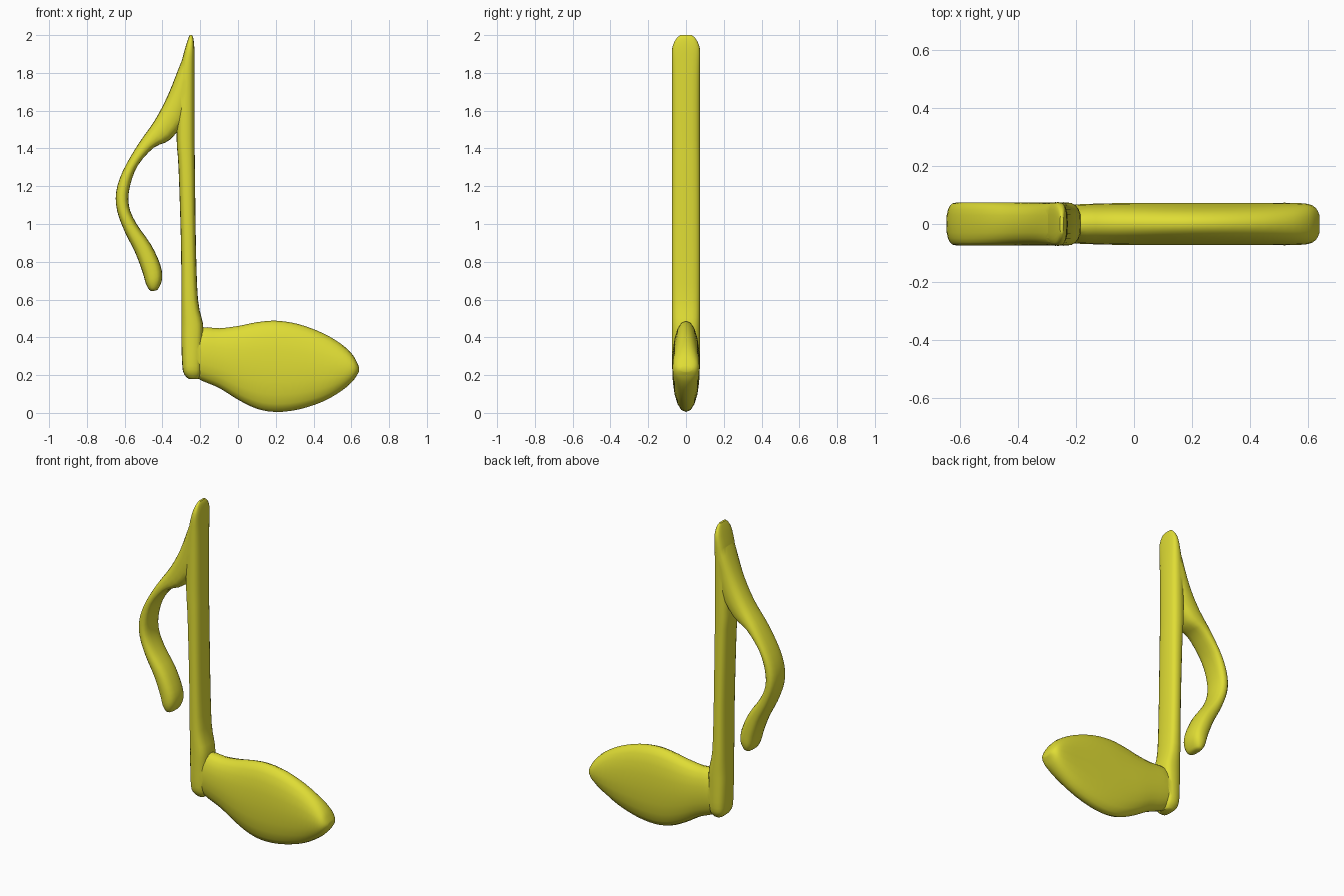
import bpy, bmesh, math

if "Cube" in bpy.data.objects:
    bpy.data.objects.remove(bpy.data.objects["Cube"])

RING = 20   # points around each cross-section
STEPS = 3   # smoothing steps between stations


def spline(stations):
    """Catmull-Rom interpolation through the stations."""
    out = []
    n = len(stations)
    for i in range(n - 1):
        a, b, c, d = (stations[min(max(i + k, 0), n - 1)] for k in (-1, 0, 1, 2))
        for s in range(STEPS):
            t = s / STEPS
            out.append([0.5 * (2 * q + (r - p) * t + (2 * p - 5 * q + 4 * r - u) * t * t
                               + (3 * q - p - 3 * r + u) * t ** 3)
                        for p, q, r, u in zip(a, b, c, d)])
    out.append(list(stations[-1]))
    return out


def loft(name, stations, power):
    """Stations are two outline points (x1,z1,x2,z2) plus half depth in y."""
    bm = bmesh.new()
    rings = []
    for x1, z1, x2, z2, depth in spline(stations):
        ring = []
        for k in range(RING):
            a = 2 * math.pi * k / RING
            c, s = math.cos(a), math.sin(a)
            u = math.copysign(abs(c) ** (2 / power), c)
            v = math.copysign(abs(s) ** (2 / power), s)
            ring.append(bm.verts.new(((x1 + x2) / 2 + u * (x2 - x1) / 2, v * depth,
                                      (z1 + z2) / 2 + u * (z2 - z1) / 2)))
        rings.append(ring)
    for r0, r1 in zip(rings, rings[1:]):
        for k in range(RING):
            j = (k + 1) % RING
            bm.faces.new((r0[k], r0[j], r1[j], r1[k]))
    bm.faces.new(rings[0])
    bm.faces.new(rings[-1])
    bmesh.ops.recalc_face_normals(bm, faces=bm.faces)
    mesh = bpy.data.meshes.new(name)
    bm.to_mesh(mesh)
    bm.free()
    obj = bpy.data.objects.new(name, mesh)
    bpy.context.collection.objects.link(obj)
    return obj


# Upright stem: z, left x, right x, half depth
stem_rows = [(.18, -.262, -.21, .04), (.205, -.285, -.195, .062), (.25, -.295, -.19, .074),
             (.38, -.30, -.185, .075), (.47, -.30, -.185, .075), (.6, -.30, -.212, .075),
             (.9, -.302, -.223, .075), (1.3, -.315, -.228, .075), (1.45, -.325, -.23, .075),
             (1.7, -.32, -.23, .075), (1.83, -.305, -.23, .075), (1.93, -.28, -.231, .073),
             (1.98, -.264, -.236, .052), (2.0, -.256, -.243, .03)]
stem = loft("music_note", [(l, z, r, z, d) for z, l, r, d in stem_rows], 2.8)

# Curling flag: outer edge point, inner edge point, half depth
flag = loft("flag", [
    (-.28, 1.91, -.245, 1.88, .07), (-.312, 1.83, -.25, 1.77, .073),
    (-.372, 1.68, -.27, 1.58, .074), (-.44, 1.55, -.355, 1.45, .074),
    (-.53, 1.42, -.445, 1.405, .074), (-.61, 1.28, -.53, 1.31, .074),
    (-.645, 1.17, -.572, 1.20, .074), (-.64, 1.07, -.578, 1.10, .074),
    (-.60, .96, -.54, 1.005, .074), (-.545, .85, -.46, .89, .074),
    (-.507, .75, -.41, .78, .074), (-.488, .685, -.402, .71, .071),
    (-.47, .652, -.42, .66, .055), (-.455, .644, -.435, .648, .035)], 2.6)

# Rounded note head: x, bottom z, top z, half depth
head_rows = [(-.26, .21, .41, .062), (-.19, .17, .452, .068), (-.1, .132, .448, .071),
             (0, .07, .46, .073), (.1, .022, .48, .073), (.2, .005, .488, .073),
             (.32, .018, .47, .073), (.45, .06, .422, .073), (.55, .118, .362, .073),
             (.605, .165, .31, .068), (.63, .2, .268, .052), (.64, .218, .245, .03)]
head = loft("note_head", [(x, b, x, t, d) for x, b, t, d in head_rows], 2.2)

# Fuse the parts into one solid
bpy.context.view_layer.objects.active = stem
stem.select_set(True)
for part in (flag, head):
    mod = stem.modifiers.new("fuse", 'BOOLEAN')
    mod.operation = 'UNION'
    mod.solver = 'EXACT'
    mod.object = part
    bpy.ops.object.modifier_apply(modifier=mod.name)
    bpy.data.objects.remove(part, do_unlink=True)

# Yellow finish
mat = bpy.data.materials.new("yellow")
mat.diffuse_color = (0.74, 0.72, 0.035, 1)
mat.use_nodes = True
mat.node_tree.nodes["Principled BSDF"].inputs["Base Color"].default_value = mat.diffuse_color
stem.data.materials.clear()
stem.data.materials.append(mat)
bpy.ops.object.shade_smooth_by_angle(angle=math.radians(50))
